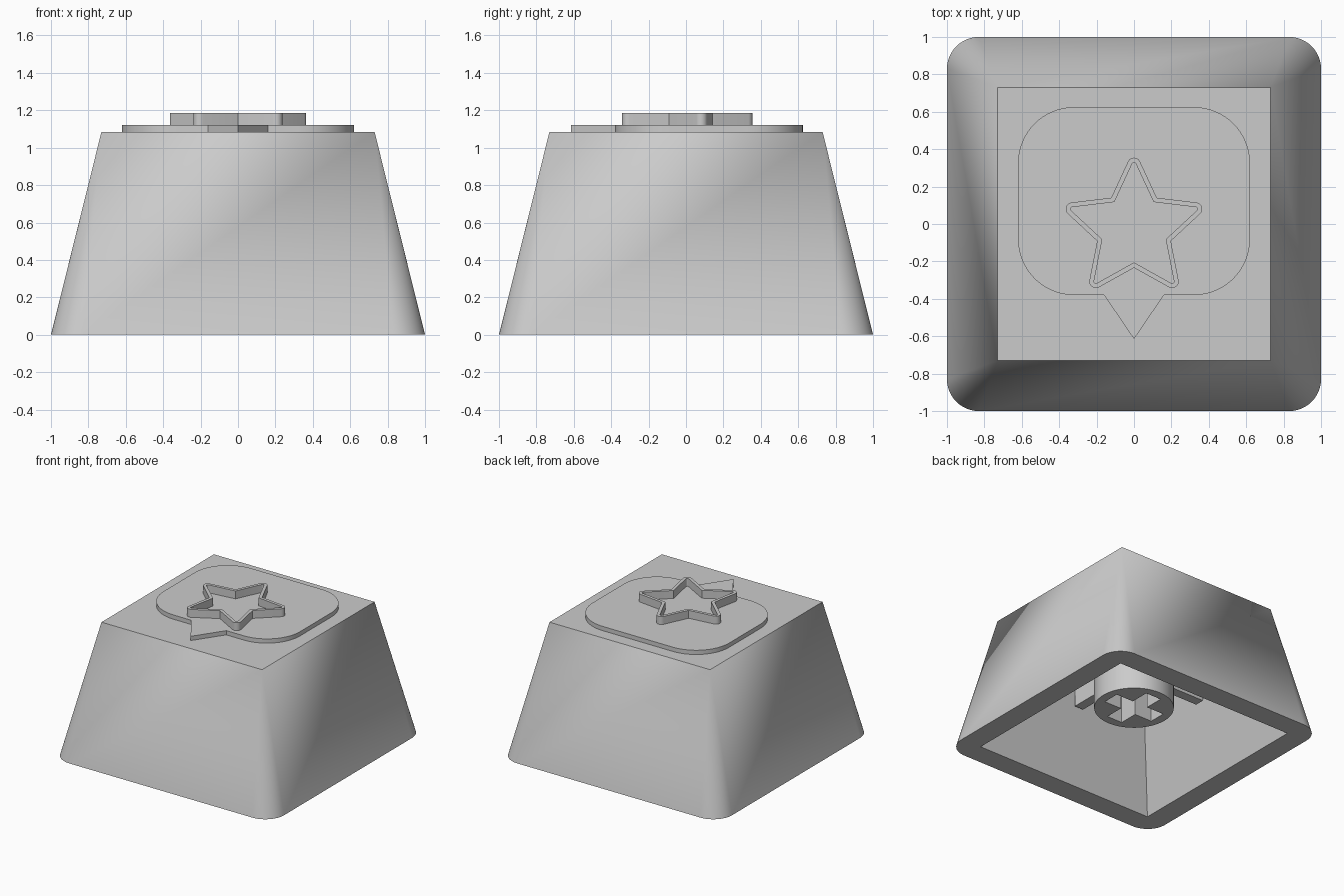
import bpy, bmesh
from math import sin, cos, tan, radians
from mathutils import Vector

cube = bpy.data.objects.get("Cube")
if cube:
    bpy.data.objects.remove(cube, do_unlink=True)

GREY = (0.6, 0.6, 0.6, 1)
plastic = bpy.data.materials.new("grey_plastic")
plastic.use_nodes = True
plastic.diffuse_color = GREY
plastic.node_tree.nodes["Principled BSDF"].inputs["Base Color"].default_value = GREY

BODY_TOP, CEILING = 1.085, 0.92
PLATE_TOP, STAR_TOP = 1.12, 1.185
STEM_BOTTOM, RIB_BOTTOM = 0.28, 0.565


def fillet(points, radii, steps=8):
    """Round each corner of a 2D outline; returns one list of points per corner."""
    corners = []
    for i, (p, r) in enumerate(zip(points, radii)):
        p = Vector(p)
        if r == 0:
            corners.append([p])
            continue
        a = (Vector(points[i - 1]) - p).normalized()
        b = (Vector(points[(i + 1) % len(points)]) - p).normalized()
        half = a.angle(b) / 2
        centre = p + (a + b).normalized() * r / sin(half)
        start = (p + a * r / tan(half) - centre).normalized()
        end = (p + b * r / tan(half) - centre).normalized()
        corners.append([centre + start.slerp(end, k / steps) * r for k in range(steps + 1)])
    return corners


def flat(corners):
    return [p for c in corners for p in c]


def ring(bm, points, z):
    return [bm.verts.new((p[0], p[1], z)) for p in points]


def bridge(bm, low, high):
    n = len(low)
    for i in range(n):
        j = (i + 1) % n
        bm.faces.new((low[i], low[j], high[j], high[i]))


def smooth(obj):
    bpy.ops.object.select_all(action='DESELECT')
    obj.select_set(True)
    bpy.context.view_layer.objects.active = obj
    bpy.ops.object.shade_smooth_by_angle(angle=radians(30))


def finish(name, bm):
    bmesh.ops.recalc_face_normals(bm, faces=bm.faces)
    mesh = bpy.data.meshes.new(name)
    bm.to_mesh(mesh)
    bm.free()
    obj = bpy.data.objects.new(name, mesh)
    bpy.context.collection.objects.link(obj)
    mesh.materials.append(plastic)
    smooth(obj)
    return obj


def prism(name, points, z0, z1):
    bm = bmesh.new()
    low, high = ring(bm, points, z0), ring(bm, points, z1)
    bridge(bm, low, high)
    bm.faces.new(low)
    bm.faces.new(high)
    return finish(name, bm)


def rect(x0, x1, y0, y1):
    return [(x0, y0), (x1, y0), (x1, y1), (x0, y1)]


def square(h):
    return rect(-h, h, -h, h)


# Hollow cap: rounded foot tapering to a sharp square top, with a tapered cavity
bm = bmesh.new()
foot = [ring(bm, arc, 0) for arc in fillet(square(1), [0.17] * 4, 12)]
top = ring(bm, square(0.73), BODY_TOP)
mouth = ring(bm, square(0.82), 0)
roof = ring(bm, square(0.59), CEILING)
for i in range(4):
    j = (i + 1) % 4
    for a, b in zip(foot[i], foot[i][1:]):
        bm.faces.new((a, b, top[i]))
    bm.faces.new((foot[i][-1], foot[j][0], top[j], top[i]))
    bm.faces.new(foot[i] + [mouth[i]])
    bm.faces.new((foot[i][-1], foot[j][0], mouth[j], mouth[i]))
bridge(bm, mouth, roof)
bm.faces.new(top)
bm.faces.new(roof)
finish("cap_body", bm)

# Raised speech bubble with its pointed tail
bubble = fillet(rect(-0.62, 0.62, -0.38, 0.625), [0.3] * 4, 16)
tail = [Vector((-0.16, -0.38)), Vector((0, -0.615)), Vector((0.16, -0.38))]
prism("bubble_plate", bubble[0] + tail + flat(bubble[1:]), BODY_TOP, PLATE_TOP)


# Raised star outline with rounded tips
def star(scale, tip_radius):
    points = []
    for k in range(10):
        r = scale * (0.207 if k % 2 else 0.43)
        a = radians(90 + 36 * k)
        points.append((r * cos(a), r * sin(a) - 0.027))
    return flat(fillet(points, [tip_radius, 0] * 5))


bm = bmesh.new()
loops = [ring(bm, star(s, r), z) for s, r, z in (
    (1, 0.035, PLATE_TOP), (1, 0.035, STAR_TOP),
    (0.862, 0.01, STAR_TOP), (0.862, 0.01, PLATE_TOP))]
for k in range(4):
    bridge(bm, loops[k], loops[(k + 1) % 4])
finish("star_outline", bm)

# Round stem with a cross-shaped socket
circle = [(0.3 * cos(radians(a)), 0.3 * sin(radians(a))) for a in range(0, 360, 6)]
stem = prism("stem", circle, STEM_BOTTOM, CEILING)
W, L = 0.07, 0.228
cross = []
for q in range(4):
    c, s = (1, 0, -1, 0)[q], (0, 1, 0, -1)[q]
    cross += [(x * c - y * s, x * s + y * c) for x, y in ((L, -W), (L, W), (W, W))]
cutter = prism("socket_cutter", cross, STEM_BOTTOM - 0.1, STEM_BOTTOM + 0.45)
cutter.hide_render = True
cut = stem.modifiers.new("socket", 'BOOLEAN')
cut.object = cutter
cut.solver = 'EXACT'
bpy.context.view_layer.objects.active = stem
bpy.ops.object.modifier_apply(modifier=cut.name)
bpy.data.objects.remove(cutter, do_unlink=True)
smooth(stem)

# Four support ribs from the stem to the walls
T, NEAR, FAR = 0.04, 0.28, 0.645
for name, outline in (
        ("rib_left", rect(NEAR, FAR, -T, T)), ("rib_right", rect(-FAR, -NEAR, -T, T)),
        ("rib_back", rect(-T, T, NEAR, FAR)), ("rib_front", rect(-T, T, -FAR, -NEAR))):
    prism(name, outline, RIB_BOTTOM, CEILING)
